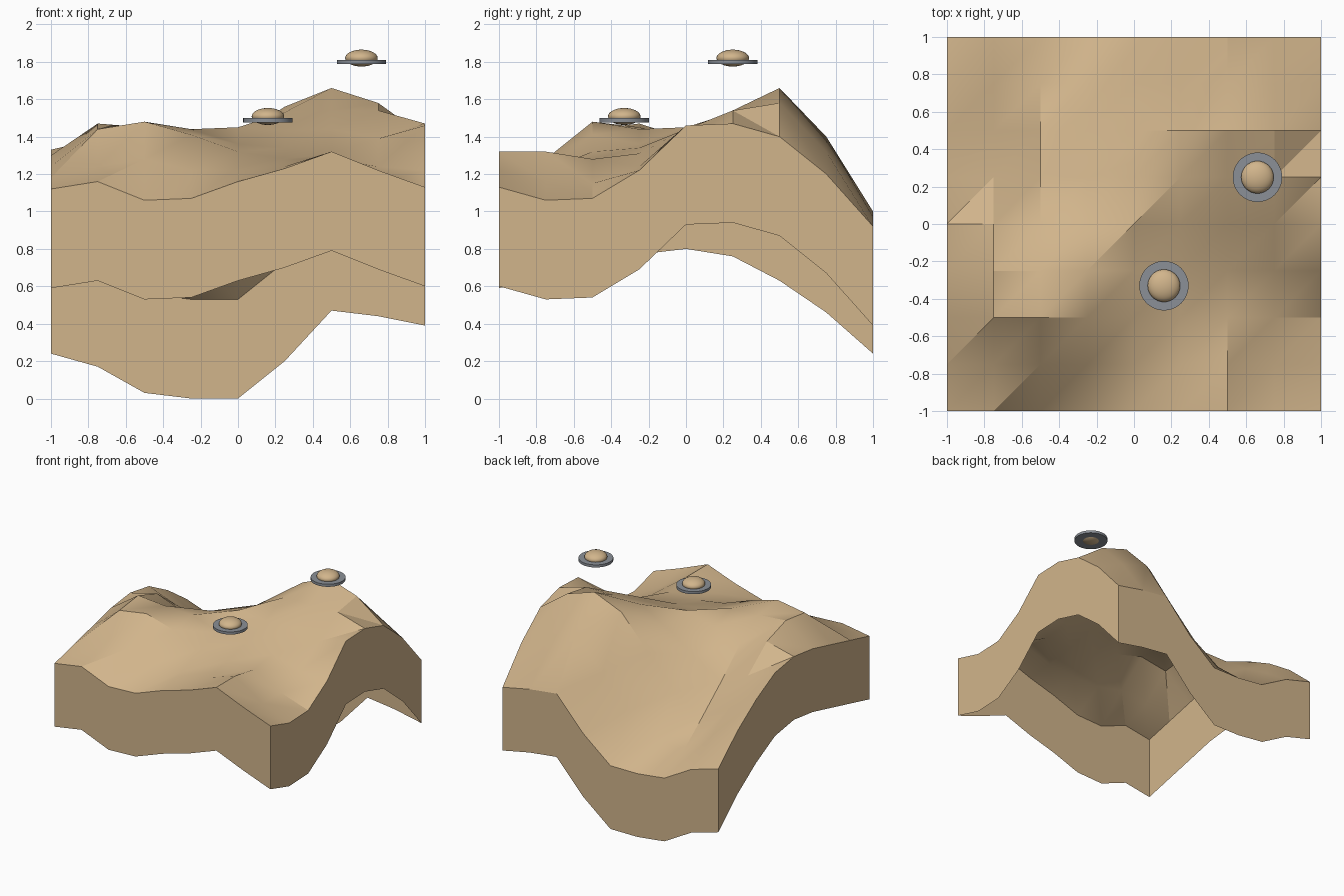
import bpy, bmesh, math

if "Cube" in bpy.data.objects:
    bpy.data.objects.remove(bpy.data.objects["Cube"], do_unlink=True)


def make_material(name, colour):
    material = bpy.data.materials.new(name)
    material.use_nodes = True
    rgba = (*colour, 1.0)
    material.diffuse_color = rgba
    material.node_tree.nodes["Principled BSDF"].inputs["Base Color"].default_value = rgba
    return material


SAND = make_material("sand tan", (0.64, 0.46, 0.26))
METAL = make_material("metal grey", (0.26, 0.28, 0.31))

# Terrain heights in hundredths, one row per step from front to back
ROWS = [
    "112 116 106 107 116 123 132 122 113",
    "118 124 128 122 122 124 132 116 106",
    "124 144 148 141 132 128 128 115 107",
    "130 147 145 144 136 134 131 124 122",
    "133 139 130 138 145 143 144 139 146",
    "129 120 108 123 140 153 154 154 147",
    "116 102 88 102 129 156 166 158 140",
    "99 87 69 74 90 115 140 132 120",
    "77 70 56 53 53 73 100 97 92",
]
SKIRT_DEPTH = 0.53


def finish(obj, material, angle):
    obj.data.materials.append(material)
    bpy.ops.object.select_all(action="DESELECT")
    bpy.context.view_layer.objects.active = obj
    obj.select_set(True)
    bpy.ops.object.shade_smooth_by_angle(angle=math.radians(angle))


def link_mesh(bm, name):
    mesh = bpy.data.meshes.new(name)
    bm.to_mesh(mesh)
    bm.free()
    obj = bpy.data.objects.new(name, mesh)
    bpy.context.collection.objects.link(obj)
    return obj


def build_terrain():
    bm = bmesh.new()
    count = len(ROWS)
    step = 2 / (count - 1)
    grid = [
        [bm.verts.new((i * step - 1, j * step - 1, int(h) / 100))
         for i, h in enumerate(row.split())]
        for j, row in enumerate(ROWS)
    ]
    # Two triangles per cell, split along the rising diagonal
    for j in range(count - 1):
        for i in range(count - 1):
            a, b = grid[j][i], grid[j][i + 1]
            c, d = grid[j + 1][i + 1], grid[j + 1][i]
            bm.faces.new((a, b, c))
            bm.faces.new((a, c, d))
    # Open skirt hanging from the rim
    rim = [e for e in bm.edges if e.is_boundary]
    skirt = bmesh.ops.extrude_edge_only(bm, edges=rim)["geom"]
    for v in skirt:
        if isinstance(v, bmesh.types.BMVert):
            v.co.z -= SKIRT_DEPTH
    bmesh.ops.recalc_face_normals(bm, faces=bm.faces[:])
    bm.faces.ensure_lookup_table()
    if bm.faces[0].normal.z < 0:
        bmesh.ops.reverse_faces(bm, faces=bm.faces[:])
    finish(link_mesh(bm, "terrain"), SAND, 30)


def build_saucer(name, x, y, z):
    # Flat round rim
    bpy.ops.mesh.primitive_cylinder_add(
        vertices=48, radius=0.132, depth=0.022, location=(x, y, z))
    rim = bpy.context.object
    rim.name = name + "_rim"
    finish(rim, METAL, 30)
    # Squashed dome through the middle
    bpy.ops.mesh.primitive_uv_sphere_add(
        segments=32, ring_count=16, radius=0.087, location=(x, y, z + 0.02))
    dome = bpy.context.object
    dome.name = name + "_dome"
    dome.scale.z = 0.52
    finish(dome, SAND, 60)


build_terrain()
build_saucer("high_saucer", 0.66, 0.25, 1.80)
build_saucer("low_saucer", 0.16, -0.33, 1.488)
